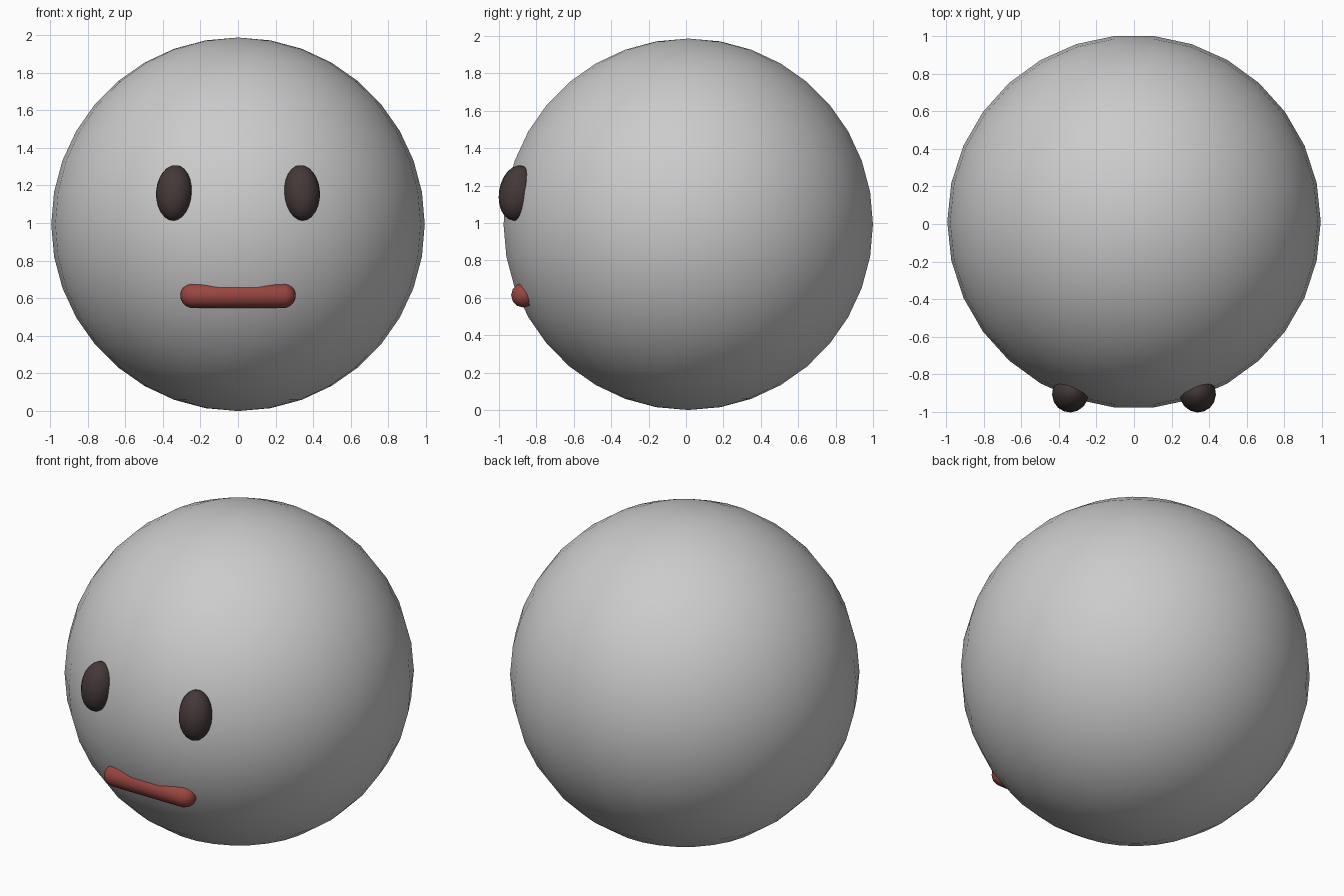
import bpy, bmesh
from math import radians, sin, cos, asin, atan2
from mathutils import Matrix, Vector

if "Cube" in bpy.data.objects:
    bpy.data.objects.remove(bpy.data.objects["Cube"])

R = 0.993
CENTRE = Vector((0, 0.012, R))


def material(name, color):
    m = bpy.data.materials.new(name)
    m.diffuse_color = (*color, 1)
    m.use_nodes = True
    m.node_tree.nodes["Principled BSDF"].inputs["Base Color"].default_value = m.diffuse_color
    return m


def finish(name, bm, mat=None):
    me = bpy.data.meshes.new(name)
    bm.to_mesh(me)
    bm.free()
    for p in me.polygons:
        p.use_smooth = True
    ob = bpy.data.objects.new(name, me)
    bpy.context.collection.objects.link(ob)
    if mat:
        me.materials.append(mat)
    return ob


def ball(u, v, matrix):
    bm = bmesh.new()
    bmesh.ops.create_uvsphere(bm, u_segments=u, v_segments=v, radius=1, matrix=matrix)
    return bm


dark = material("dark_eye", (0.06, 0.04, 0.04))
red = material("red_mouth", (0.32, 0.06, 0.05))

# Head
finish("head", ball(30, 18, Matrix.Translation(CENTRE)
                    @ Matrix.Rotation(radians(90), 4, 'Z')
                    @ Matrix.Diagonal((R, R, R, 1))))

# Eyes, tilted to follow the head surface
for side, name in ((-1, "left_eye"), (1, "right_eye")):
    pos = Vector((side * 0.339, -0.904, 1.16))
    n = (pos - CENTRE).normalized()
    yaw = Matrix.Rotation(atan2(n.x, -n.y), 4, 'Z')
    pitch = Matrix.Rotation(-asin(n.z), 4, 'X')
    finish(name, ball(16, 12, Matrix.Translation(pos) @ yaw @ pitch
                      @ Matrix.Diagonal((0.097, 0.096, 0.149, 1))), dark)

# Mouth: straight capsule half sunk into the head
r = 0.067
bm = ball(12, 9, Matrix.Rotation(radians(90), 4, 'Y') @ Matrix.Diagonal((r, r, r, 1)))
for v in bm.verts:
    v.co.x += 0.24 if v.co.x > 0 else -0.24
bm.transform(Matrix.Translation((0, -0.869, 0.614)))
finish("mouth", bm, red)
